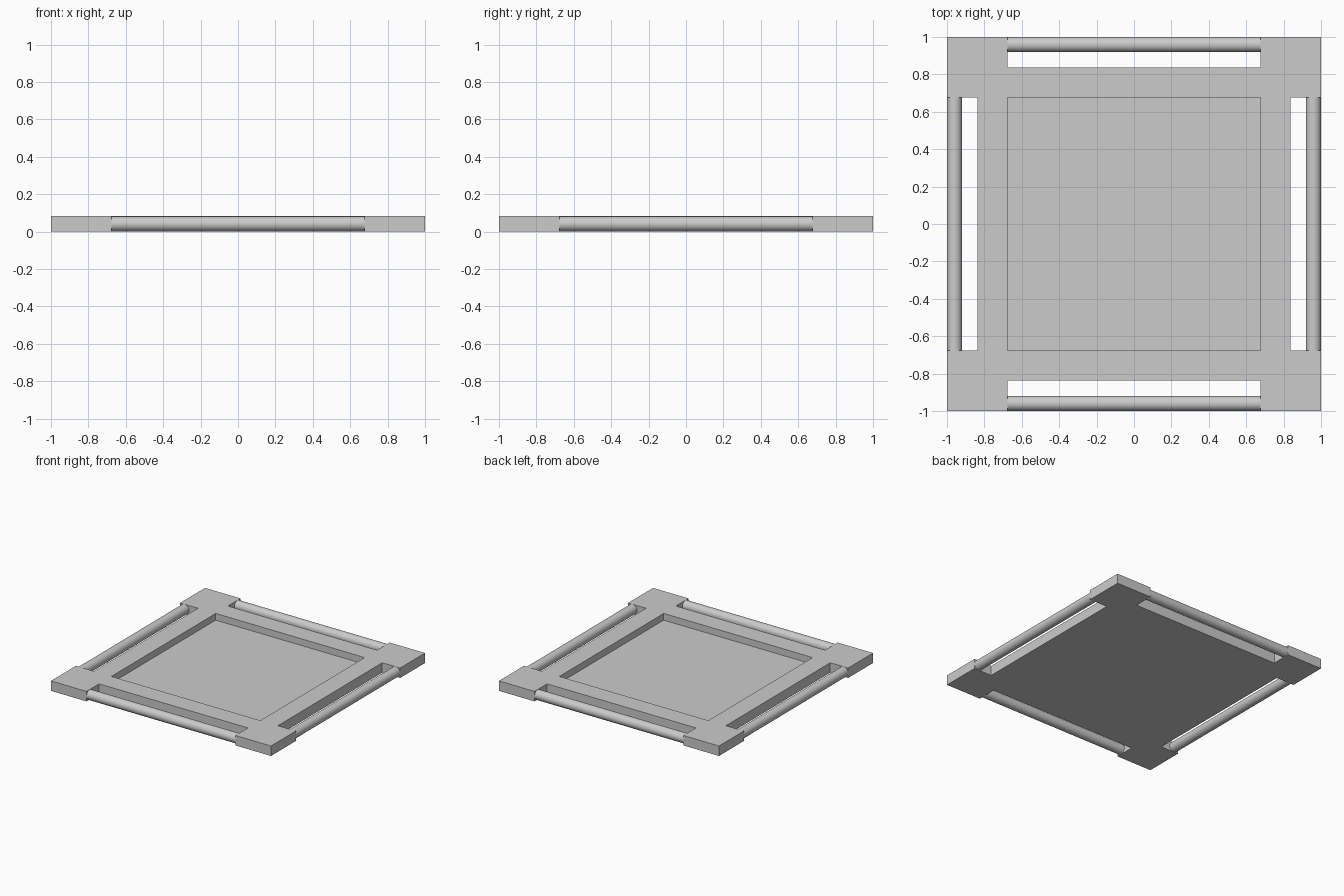
import bpy
import bmesh
import math
from mathutils import Vector

cube = bpy.data.objects.get("Cube")
if cube:
    bpy.data.objects.remove(cube, do_unlink=True)

THICK = 0.082      # slab height
FLOOR = 0.027      # height of the recessed floor
HALF = 0.677       # half length of recess, slots and rods
SLOT = 0.837       # inner edge of the slots
RADIUS = 0.0405    # rod radius

grey = bpy.data.materials.new("plain_grey")
grey.use_nodes = True
grey.diffuse_color = (0.6, 0.6, 0.6, 1)
grey.node_tree.nodes["Principled BSDF"].inputs["Base Color"].default_value = grey.diffuse_color


def extrude(bm, faces, dz):
    """Extrude faces vertically and return the moved faces."""
    geom = bmesh.ops.extrude_face_region(bm, geom=faces)["geom"]
    verts = [g for g in geom if isinstance(g, bmesh.types.BMVert)]
    bmesh.ops.translate(bm, verts=verts, vec=(0, 0, dz))
    return [g for g in geom if isinstance(g, bmesh.types.BMFace)]


# Tray: a grid of cells without the four slots, extruded, then recessed
steps = [-1, -SLOT, -HALF, HALF, SLOT, 1]
bm = bmesh.new()
grid = [[bm.verts.new((x, y, 0)) for y in steps] for x in steps]
slots = {(0, 2), (4, 2), (2, 0), (2, 4)}
for i in range(5):
    for j in range(5):
        if (i, j) not in slots:
            bm.faces.new((grid[i][j], grid[i + 1][j], grid[i + 1][j + 1], grid[i][j + 1]))
top = extrude(bm, bm.faces[:], THICK)
centre = [f for f in top if f.calc_center_median().xy.length < 0.1]
extrude(bm, centre, FLOOR - THICK)
# Open the recess by removing its lid
bmesh.ops.delete(bm, geom=centre, context="FACES_ONLY")
bmesh.ops.recalc_face_normals(bm, faces=bm.faces[:])
mesh = bpy.data.meshes.new("tray")
bm.to_mesh(mesh)
bm.free()
mesh.materials.append(grey)
tray = bpy.data.objects.new("tray", mesh)
bpy.context.collection.objects.link(tray)

# Round rods bridging the corner blocks, one per side
for n, side in enumerate(("front", "left", "back", "right")):
    turn = n * math.pi / 2
    out = Vector((math.sin(turn), -math.cos(turn), 0)) * (1 - RADIUS)
    bpy.ops.mesh.primitive_cylinder_add(
        vertices=48, radius=RADIUS, depth=2 * HALF,
        location=out + Vector((0, 0, THICK / 2)),
        rotation=(0, math.pi / 2, turn))
    rod = bpy.context.object
    rod.name = side + "_rod"
    rod.data.materials.append(grey)
    bpy.ops.object.shade_smooth_by_angle(angle=math.radians(30))
